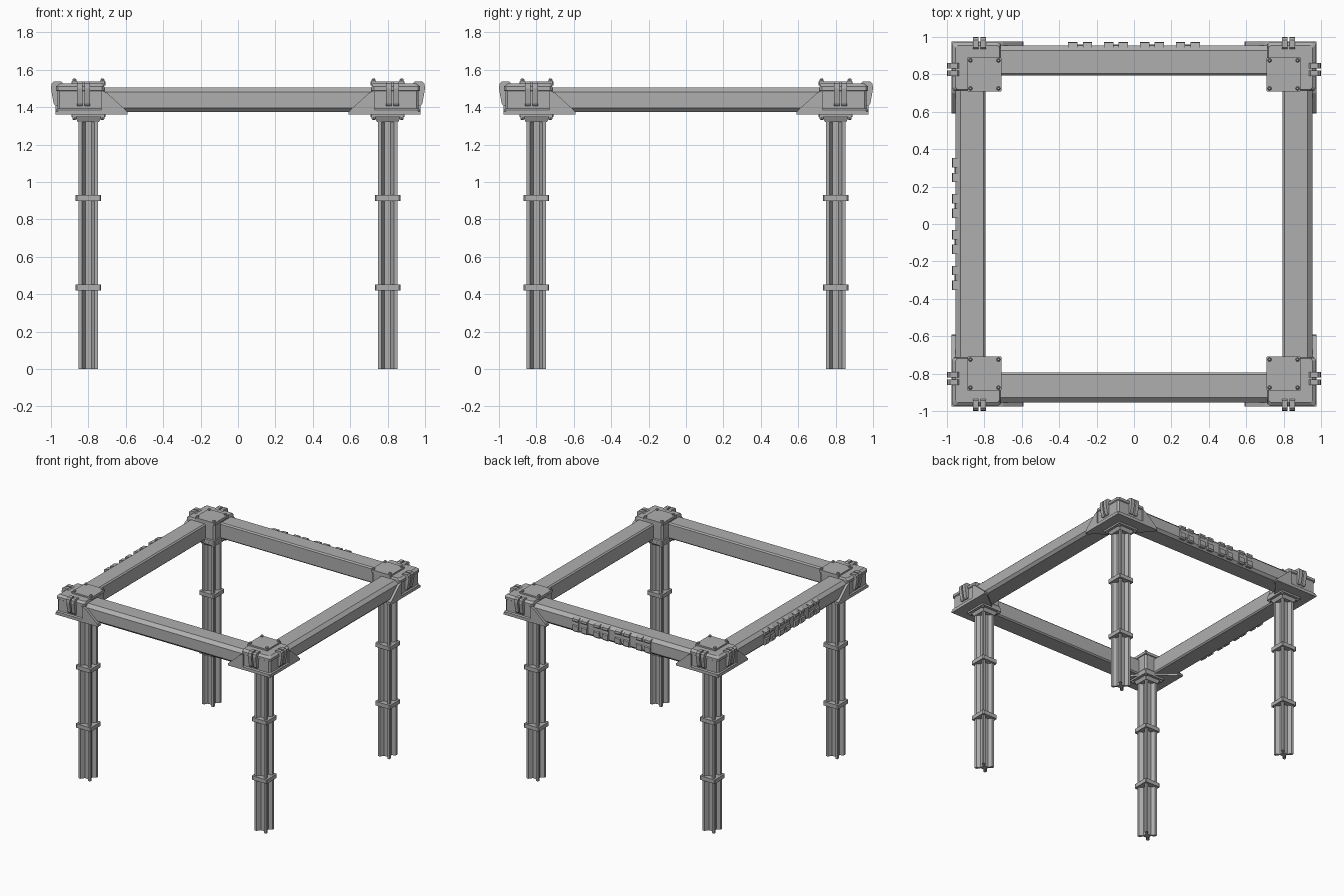
import bpy, bmesh, math

if "Cube" in bpy.data.objects:
    bpy.data.objects.remove(bpy.data.objects["Cube"], do_unlink=True)

grey = bpy.data.materials.new("steel_grey")
grey.use_nodes = True
COLOUR = (0.43, 0.43, 0.43, 1)
grey.diffuse_color = COLOUR
grey.node_tree.nodes["Principled BSDF"].inputs["Base Color"].default_value = COLOUR


class Part:
    """Collects lofted solids into one object; place maps local points to the model."""

    def __init__(self, name, place):
        self.name, self.place, self.bm = name, place, bmesh.new()

    def loft(self, rings):
        rows = [[self.bm.verts.new(self.place(*p)) for p in ring] for ring in rings]
        n = len(rows[0])
        self.bm.faces.new(rows[0])
        self.bm.faces.new(rows[-1])
        for a, b in zip(rows, rows[1:]):
            for i in range(n):
                j = (i + 1) % n
                self.bm.faces.new((a[i], a[j], b[j], b[i]))

    def along(self, profile, lo, hi, swap=False):
        # profile is (outward, height), extruded along the side of the frame
        ends = [[(u, v, z) for v, z in profile] for u in (lo, hi)]
        if swap:
            ends = [[(v, u, z) for u, v, z in ring] for ring in ends]
        self.loft(ends)

    def stack(self, outline, levels):
        # outline of (x, y) repeated at heights
        self.loft([[(x, y, z) for x, y in outline] for z in levels])

    def finish(self, smooth=False):
        bmesh.ops.recalc_face_normals(self.bm, faces=self.bm.faces)
        mesh = bpy.data.meshes.new(self.name)
        self.bm.to_mesh(mesh)
        self.bm.free()
        mesh.materials.append(grey)
        obj = bpy.data.objects.new(self.name, mesh)
        bpy.context.collection.objects.link(obj)
        if smooth:
            bpy.ops.object.select_all(action='DESELECT')
            obj.select_set(True)
            bpy.context.view_layer.objects.active = obj
            bpy.ops.object.shade_smooth_by_angle(angle=math.radians(35))


def square(c, h, cut=0.0):
    pts = []
    for sx, sy in ((1, 1), (-1, 1), (-1, -1), (1, -1)):
        pair = [(c + sx * h, c + sy * (h - cut)), (c + sx * (h - cut), c + sy * h)]
        if cut == 0:
            pair = pair[:1]
        pts += pair if sx * sy > 0 else pair[::-1]
    return pts


def circle(x, y, r, n=8):
    return [(x + r * math.cos(2 * math.pi * i / n),
             y + r * math.sin(2 * math.pi * i / n)) for i in range(n)]


def grooved(c, half, lip, floor, depth):
    # square bar with a tapered channel in every face
    side = [(half, -half), (half, -lip), (half - depth, -floor),
            (half - depth, floor), (half, lip)]
    pts = []
    for _ in range(4):
        pts += [(c + x, c + y) for x, y in side]
        side = [(-y, x) for x, y in side]
    return pts


C = 0.80          # leg centre
STRAP = [(0.93, 1.41), (0.975, 1.405), (0.986, 1.42), (1.0, 1.50),
         (0.997, 1.525), (0.985, 1.536), (0.945, 1.536), (0.93, 1.52)]
WING = [(0.73, 1.36), (0.59, 1.36), (0.60, 1.385), (0.70, 1.475), (0.73, 1.49)]

for sx, side in ((1, "left"), (-1, "right")):
    for sy, end in ((-1, "front"), (1, "back")):
        tag = f"{end}_{side}"

        def place(x, y, z, sx=sx, sy=sy):
            return (sx * x, sy * y, z)

        # leg with its two clamping bands
        leg = Part("leg_" + tag, place)
        leg.stack(grooved(C, 0.052, 0.033, 0.016, 0.028), (0, 1.36))
        leg.finish()
        bands = Part("leg_bands_" + tag, place)
        for z in (0.435, 0.915):
            bands.stack(square(C, 0.068, 0.006), (z - 0.016, z + 0.016))
        bands.finish()

        # corner housing, stepped and chamfered with height
        block = Part("corner_block_" + tag, place)
        rings = []
        for z, lo, hi in ((1.36, 0.71, 0.975), (1.385, 0.71, 0.975), (1.392, 0.715, 0.966),
                          (1.485, 0.715, 0.966), (1.49, 0.715, 0.974), (1.51, 0.715, 0.974),
                          (1.525, 0.72, 0.955)):
            mid, half = (lo + hi) / 2, (hi - lo) / 2
            rings.append([(x, y, z) for x, y in square(mid, half, 0.012)])
        block.loft(rings)
        block.finish()

        # gusset wings on the outer faces and the plate joining them below
        wings = Part("corner_wings_" + tag, place)
        for swap in (False, True):
            ring = [[(u, y, z) for u, z in WING] for y in (0.935, 0.975)]
            if swap:
                ring = [[(y, x, z) for x, y, z in r] for r in ring]
            wings.loft(ring)
        wings.stack([(0.975, 0.975), (0.59, 0.975), (0.59, 0.955), (0.71, 0.80), (0.71, 0.71),
                     (0.80, 0.71), (0.955, 0.59), (0.975, 0.59)], (1.36, 1.376))
        wings.finish()

        # paired straps gripping the two outer faces
        straps = Part("corner_straps_" + tag, place)
        for u in (0.805, 0.846):
            for swap in (False, True):
                straps.along(STRAP, u - 0.015, u + 0.015, swap)
        straps.finish()

        # bolted plates above and below, with a collar around the leg
        plates = Part("bolt_plates_" + tag, place)
        plates.stack(square(C, 0.091, 0.004), (1.515, 1.537))
        plates.stack(square(C, 0.091, 0.004), (1.346, 1.362))
        plates.loft([[(x, y, z) for x, y in square(C, h)]
                     for z, h in ((1.32, 0.056), (1.348, 0.07))])
        plates.finish()

        bolts = Part("bolts_" + tag, place)
        for dx in (-0.075, 0.075):
            for dy in (-0.075, 0.075):
                for base, d in ((1.535, 1), (1.348, -1)):
                    bolts.loft([[(x, y, base + d * h) for x, y in circle(C + dx, C + dy, r)]
                                for h, r in ((0, 0.011), (0.011, 0.011), (0.017, 0.006))])
        bolts.finish(smooth=True)

# four chamfered beams, with hook pairs on the back and right ones
BEAM = [(0.795, 1.385), (0.805, 1.375), (0.935, 1.375), (0.955, 1.395),
        (0.955, 1.48), (0.928, 1.505), (0.805, 1.505), (0.795, 1.495)]
HOOK = [(0.935, 1.385), (0.962, 1.385), (0.972, 1.395), (0.972, 1.435), (0.963, 1.44),
        (0.961, 1.465), (0.972, 1.475), (0.970, 1.492), (0.935, 1.50)]
SIDES = {"front": lambda u, v, z: (u, -v, z), "back": lambda u, v, z: (u, v, z),
         "left": lambda u, v, z: (v, u, z), "right": lambda u, v, z: (-v, u, z)}

for name, place in SIDES.items():
    beam = Part("beam_" + name, place)
    beam.along(BEAM, -0.73, 0.73)
    beam.finish()
    if name in ("back", "right"):
        hooks = Part("hooks_" + name, place)
        for i in range(4):
            centre = (i - 1.5) * 0.192
            for d in (-0.039, 0.039):
                hooks.along(HOOK, centre + d - 0.025, centre + d + 0.025)
            strip = [(0.94, 1.41), (0.96, 1.41), (0.96, 1.465), (0.94, 1.465)]
            hooks.along(strip, centre - 0.03, centre + 0.03)
        hooks.finish()
